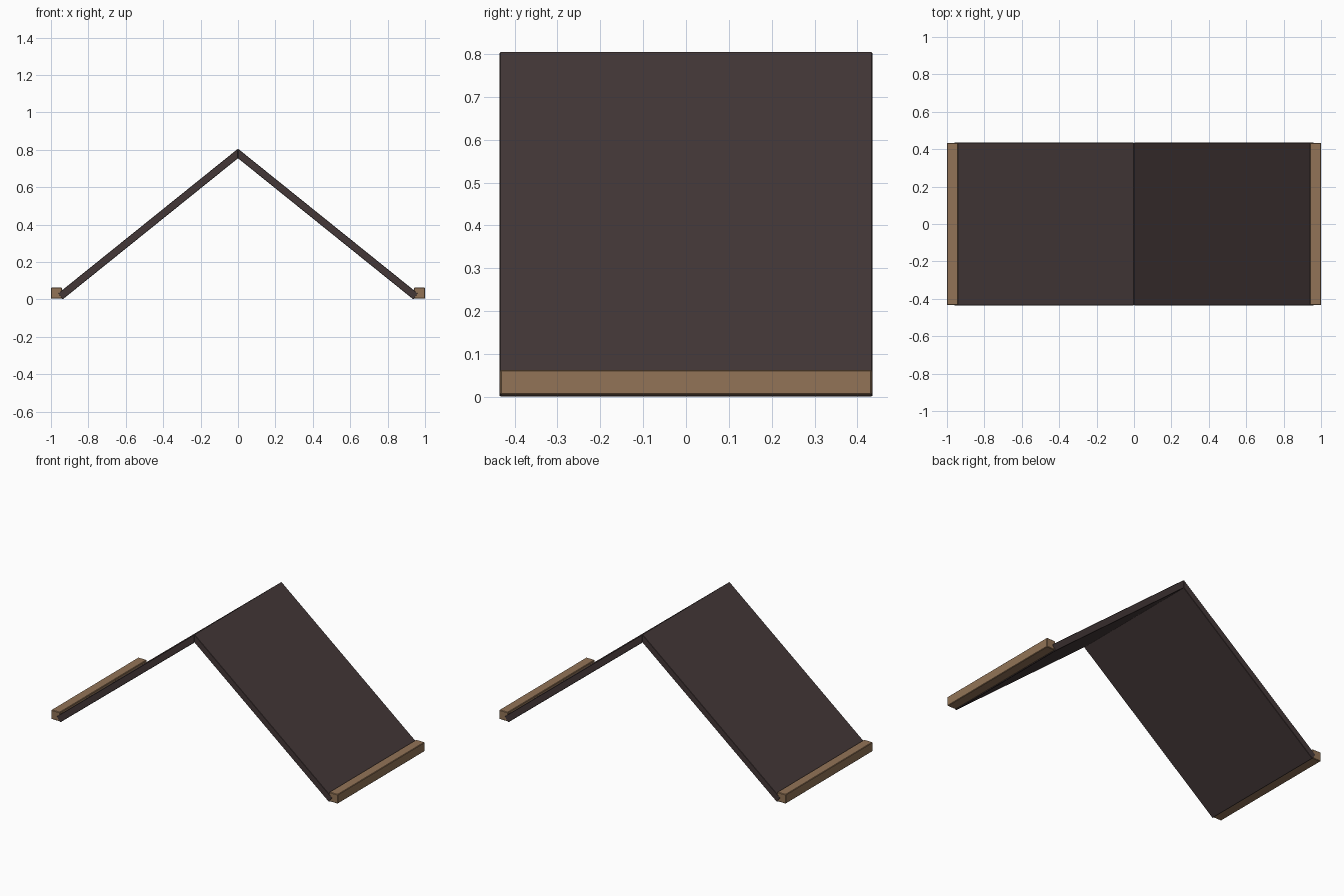
import bpy

cube = bpy.data.objects.get("Cube")
if cube:
    bpy.data.objects.remove(cube, do_unlink=True)


def material(name, rgb):
    m = bpy.data.materials.new(name)
    m.use_nodes = True
    color = (*rgb, 1)
    m.diffuse_color = color
    m.node_tree.nodes["Principled BSDF"].inputs["Base Color"].default_value = color
    return m


def extrude_profile(name, points, half_depth, mat, bevel):
    """Extrude an x-z outline along y and soften its edges."""
    n = len(points)
    verts = [(x, y, z) for y in (-half_depth, half_depth) for x, z in points]
    faces = [list(range(n)), list(range(2 * n - 1, n - 1, -1))]
    faces += [[i, i + n, (i + 1) % n + n, (i + 1) % n] for i in range(n)]
    mesh = bpy.data.meshes.new(name)
    mesh.from_pydata(verts, [], faces)
    mesh.materials.append(mat)
    obj = bpy.data.objects.new(name, mesh)
    bpy.context.collection.objects.link(obj)
    mod = obj.modifiers.new("soft_edges", "BEVEL")
    mod.width = bevel
    mod.segments = 1
    return obj


dark = material("dark brown roofing", (0.057, 0.039, 0.039))
wood = material("light brown wood", (0.29, 0.175, 0.095))

for side, s in (("left", 1), ("right", -1)):
    # Sloping panel, square cut at the eave and mitred at the ridge
    panel = [(0, 0.755), (0.938, 0), (0.962, 0.032), (0, 0.806)]
    # Wooden beam along the eave
    beam = [(0.94, 0.005), (1, 0.005), (1, 0.063), (0.94, 0.063)]
    for part, outline, depth, mat, bevel in (
            ("roof_panel", panel, 0.435, dark, 0.002),
            ("eave_beam", beam, 0.434, wood, 0.003)):
        points = [(s * x, z) for x, z in outline]
        if s < 0:
            points.reverse()
        extrude_profile(f"{side}_{part}", points, depth, mat, bevel)
